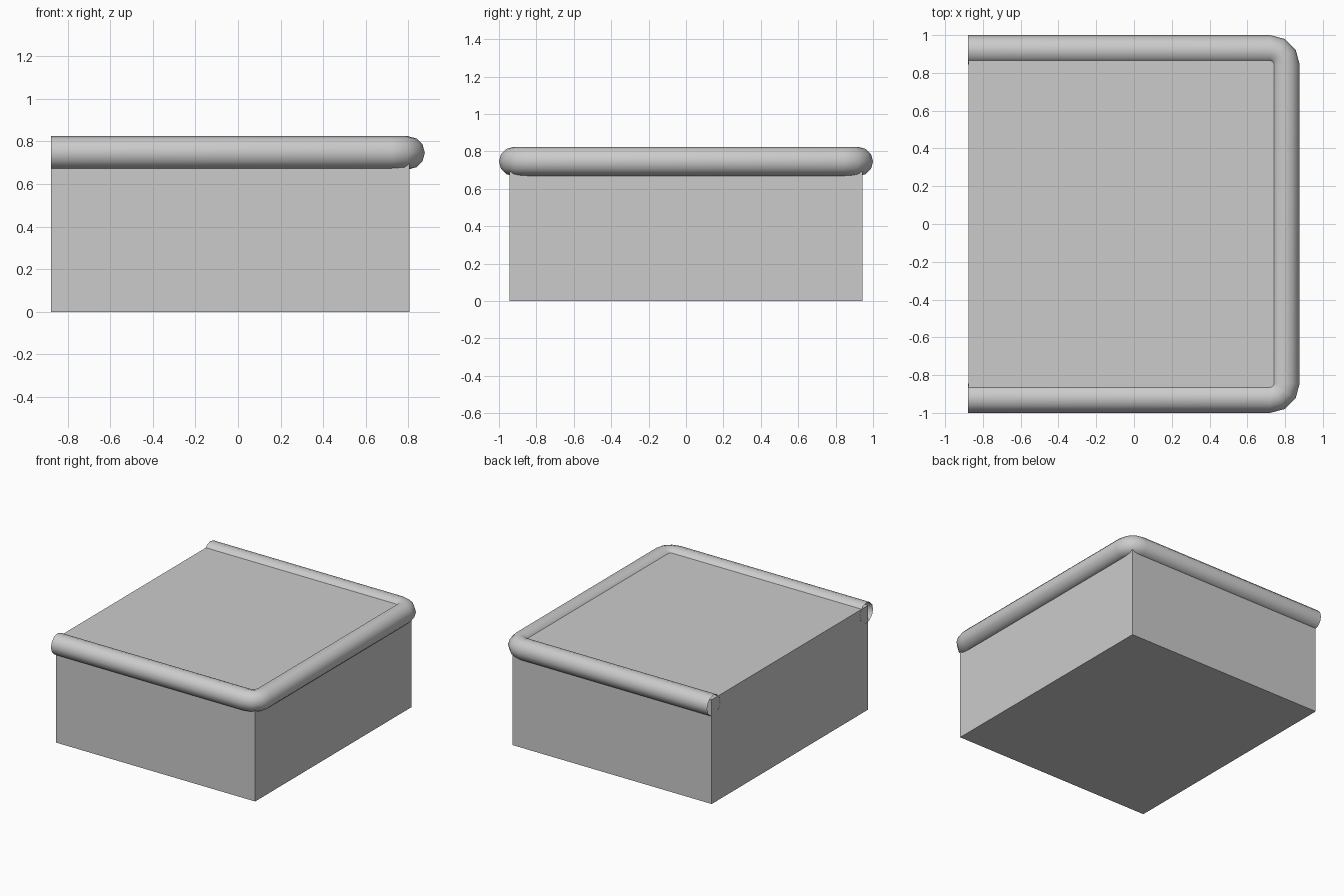
import bpy, bmesh
from math import sin, cos, pi, radians
from mathutils import Vector

if "Cube" in bpy.data.objects:
    bpy.data.objects.remove(bpy.data.objects["Cube"])


def finish(bm, name):
    bmesh.ops.recalc_face_normals(bm, faces=bm.faces)
    mesh = bpy.data.meshes.new(name)
    bm.to_mesh(mesh)
    bm.free()
    ob = bpy.data.objects.new(name, mesh)
    bpy.context.collection.objects.link(ob)
    return ob


# Solid block
x0, x1, y1, top = -0.877, 0.805, 0.943, 0.795
bm = bmesh.new()
bmesh.ops.create_cube(bm, size=1)
for v in bm.verts:
    v.co = ((x0 + x1) / 2 + v.co.x * (x1 - x0), v.co.y * 2 * y1, (v.co.z + 0.5) * top)
finish(bm, "block")

# Path of the rounded rim: (point, outward normal), open on the left side
r, bend, sides, steps = 0.078, 0.078, 12, 3
cx, cy, cz = 0.799, 0.922, 0.746
path = [(Vector((-0.878, -cy, cz)), Vector((0, -1, 0)))]
for sy, start in ((-1, -pi / 2), (1, 0)):
    centre = Vector((cx - bend, sy * (cy - bend), cz))
    for i in range(steps + 1):
        a = start + i * pi / 2 / steps
        n = Vector((cos(a), sin(a), 0))
        path.append((centre + n * bend, n))
path.append((Vector((-0.878, cy, cz)), Vector((0, 1, 0))))

# Sweep the round section along the path, ends left open
bm = bmesh.new()
rings = []
for p, n in path:
    rings.append([bm.verts.new(p + n * r * cos(2 * pi * k / sides)
                               + Vector((0, 0, r * sin(2 * pi * k / sides))))
                  for k in range(sides)])
for a, b in zip(rings, rings[1:]):
    for k in range(sides):
        j = (k + 1) % sides
        bm.faces.new((a[k], a[j], b[j], b[k]))
rim = finish(bm, "rim_tube")
bpy.context.view_layer.objects.active = rim
rim.select_set(True)
bpy.ops.object.shade_smooth_by_angle(angle=radians(35))
